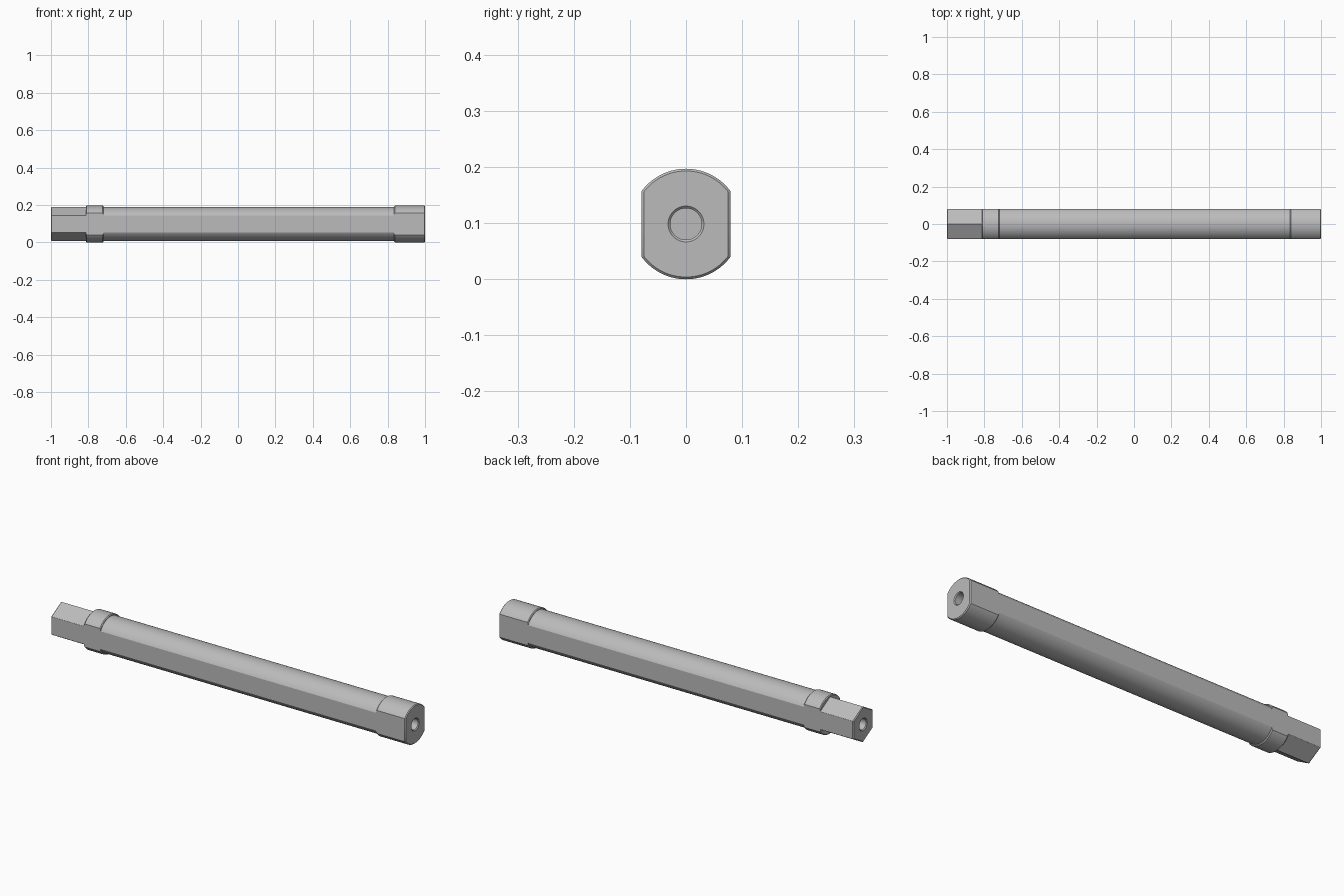
import bpy, bmesh, math
from mathutils import Vector

cube = bpy.data.objects.get("Cube")
if cube:
    bpy.data.objects.remove(cube, do_unlink=True)

COLLAR_R = 0.0985   # collar radius, also the axis height
BODY_R = 0.091
FLAT = 0.079        # distance of flats from the axis
HOLE_R = 0.028
SINK_R = 0.032
BEVEL = 0.004

steel = bpy.data.materials.new("steel grey")
steel.use_nodes = True
grey = (0.5, 0.5, 0.5, 1)
steel.diffuse_color = grey
steel.node_tree.nodes["Principled BSDF"].inputs["Base Color"].default_value = grey


def lathe(profile):
    """Revolve (x, radius) points around the x axis."""
    bm = bmesh.new()
    verts = [bm.verts.new((x, 0, r)) for x, r in profile]
    edges = [bm.edges.new(pair) for pair in zip(verts, verts[1:])]
    bmesh.ops.spin(bm, geom=verts + edges, cent=(0, 0, 0), axis=(1, 0, 0),
                   angle=math.tau, steps=96, use_merge=False)
    bmesh.ops.remove_doubles(bm, verts=bm.verts[:], dist=0.00005)
    return bm


def cut(bm, point, normal):
    """Slice off everything beyond a plane and cap the cut."""
    geom = bm.verts[:] + bm.edges[:] + bm.faces[:]
    bmesh.ops.bisect_plane(bm, geom=geom, dist=0.00001, plane_co=point,
                           plane_no=normal, clear_outer=True)
    rim = [e for e in bm.edges if e.is_boundary]
    bmesh.ops.holes_fill(bm, edges=rim, sides=0)


def cut_flats(bm, count, end):
    """Cut evenly spaced flats and bevel them at the outer end."""
    for i in range(count):
        a = math.tau * i / count
        out = Vector((0, math.cos(a), math.sin(a)))
        cut(bm, out * FLAT, out)
        tip = Vector((end, 0, 0))
        cut(bm, tip + out * (FLAT - BEVEL), out + tip)


def finish(bm, name):
    bmesh.ops.translate(bm, verts=bm.verts[:], vec=(0, 0, COLLAR_R))
    bmesh.ops.recalc_face_normals(bm, faces=bm.faces[:])
    mesh = bpy.data.meshes.new(name)
    bm.to_mesh(mesh)
    bm.free()
    mesh.materials.append(steel)
    obj = bpy.data.objects.new(name, mesh)
    bpy.context.collection.objects.link(obj)
    bpy.ops.object.select_all(action='DESELECT')
    obj.select_set(True)
    bpy.context.view_layer.objects.active = obj
    bpy.ops.object.shade_smooth_by_angle(angle=math.radians(25))


def bore(end, depth):
    """Blind countersunk hole, from its rim to the axis."""
    return [(end, SINK_R), (end - math.copysign(BEVEL, end), HOLE_R),
            (end - math.copysign(depth, end), HOLE_R),
            (end - math.copysign(depth, end), 0)]


def collar(x0, x1):
    """Raised band with bevelled edges."""
    r = COLLAR_R - BEVEL
    return [(x0, r), (x0 + BEVEL, COLLAR_R), (x1 - BEVEL, COLLAR_R), (x1, r)]


# Round shaft with two collars, two long flats and a bored end
shaft = lathe([(-0.813, 0)] + collar(-0.813, -0.72)
              + [(-0.72, BODY_R), (0.835, BODY_R)]
              + collar(0.835, 1) + bore(1, 0.16))
cut_flats(shaft, 2, 1)
finish(shaft, "shaft")

# Hexagonal drive end with a matching bore
drive = lathe([(-0.805, 0), (-0.805, BODY_R), (-1, BODY_R)] + bore(-1, 0.16))
cut_flats(drive, 6, -1)
finish(drive, "hex_end")
